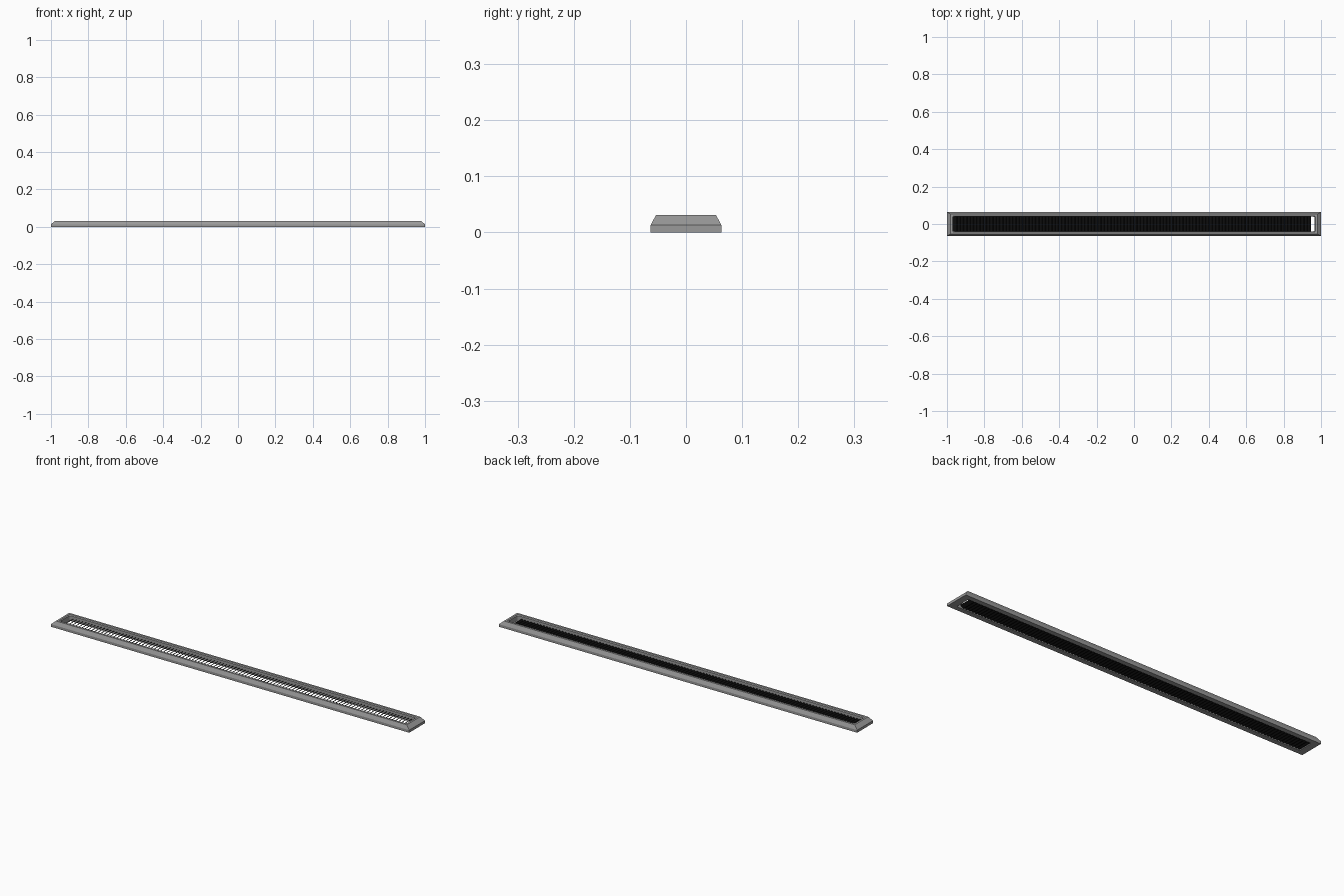
import bpy, bmesh, math

if "Cube" in bpy.data.objects:
    bpy.data.objects.remove(bpy.data.objects["Cube"])


def material(name, value):
    m = bpy.data.materials.new(name)
    m.diffuse_color = (value, value, value, 1)
    m.use_nodes = True
    m.node_tree.nodes["Principled BSDF"].inputs["Base Color"].default_value = m.diffuse_color
    return m


def make_object(name, bm, mat):
    bmesh.ops.remove_doubles(bm, verts=bm.verts, dist=0.00001)
    bmesh.ops.recalc_face_normals(bm, faces=bm.faces)
    me = bpy.data.meshes.new(name)
    bm.to_mesh(me)
    bm.free()
    me.materials.append(mat)
    ob = bpy.data.objects.new(name, me)
    bpy.context.collection.objects.link(ob)
    return ob


def rounded_loop(bm, hx, hy, r, z):
    """Closed rectangle with rounded corners, four points per corner."""
    loop = []
    for k, (sx, sy) in enumerate([(1, 1), (-1, 1), (-1, -1), (1, -1)]):
        for i in range(4):
            a = math.radians(90 * k + 30 * i)
            loop.append(bm.verts.new((sx * (hx - r) + r * math.cos(a),
                                      sy * (hy - r) + r * math.sin(a), z)))
    return loop


grey = material("grey metal", 0.32)
black = material("black slats", 0.005)

# Frame: cross-section swept round the rectangle (half length, half width, radius, height)
section = [(1.0, 0.063, 0, 0), (1.0, 0.063, 0, 0.013), (0.98, 0.0535, 0, 0.031),
           (0.970, 0.043, 0.008, 0.031), (0.966, 0.039, 0.008, 0.027),
           (0.966, 0.039, 0.008, 0)]
bm = bmesh.new()
loops = [rounded_loop(bm, *s) for s in section]
for a, b in zip(loops, loops[1:] + loops[:1]):
    for i in range(len(a)):
        j = (i + 1) % len(a)
        bm.faces.new((a[i], a[j], b[j], b[i]))
bmesh.ops.dissolve_degenerate(bm, dist=0.00001, edges=bm.edges)
make_object("frame", bm, grey)

# Louvre slats: leaning blades that overlap when seen from above
bm = bmesh.new()
pitch, lean, thick, count = 0.0175, 0.016, 0.004, 109
for n in range(count):
    x = -0.964 + n * pitch
    ends = []
    for y in (-0.0395, 0.0395):
        ends.append([bm.verts.new((px, y, pz)) for px, pz in (
            (x, 0.003), (x + thick, 0.003),
            (x + thick + lean, 0.015), (x + lean, 0.015))])
    bm.faces.new(ends[0])
    bm.faces.new(ends[1][::-1])
    for i in range(4):
        j = (i + 1) % 4
        bm.faces.new((ends[0][i], ends[0][j], ends[1][j], ends[1][i]))
make_object("louvre_slats", bm, black)
